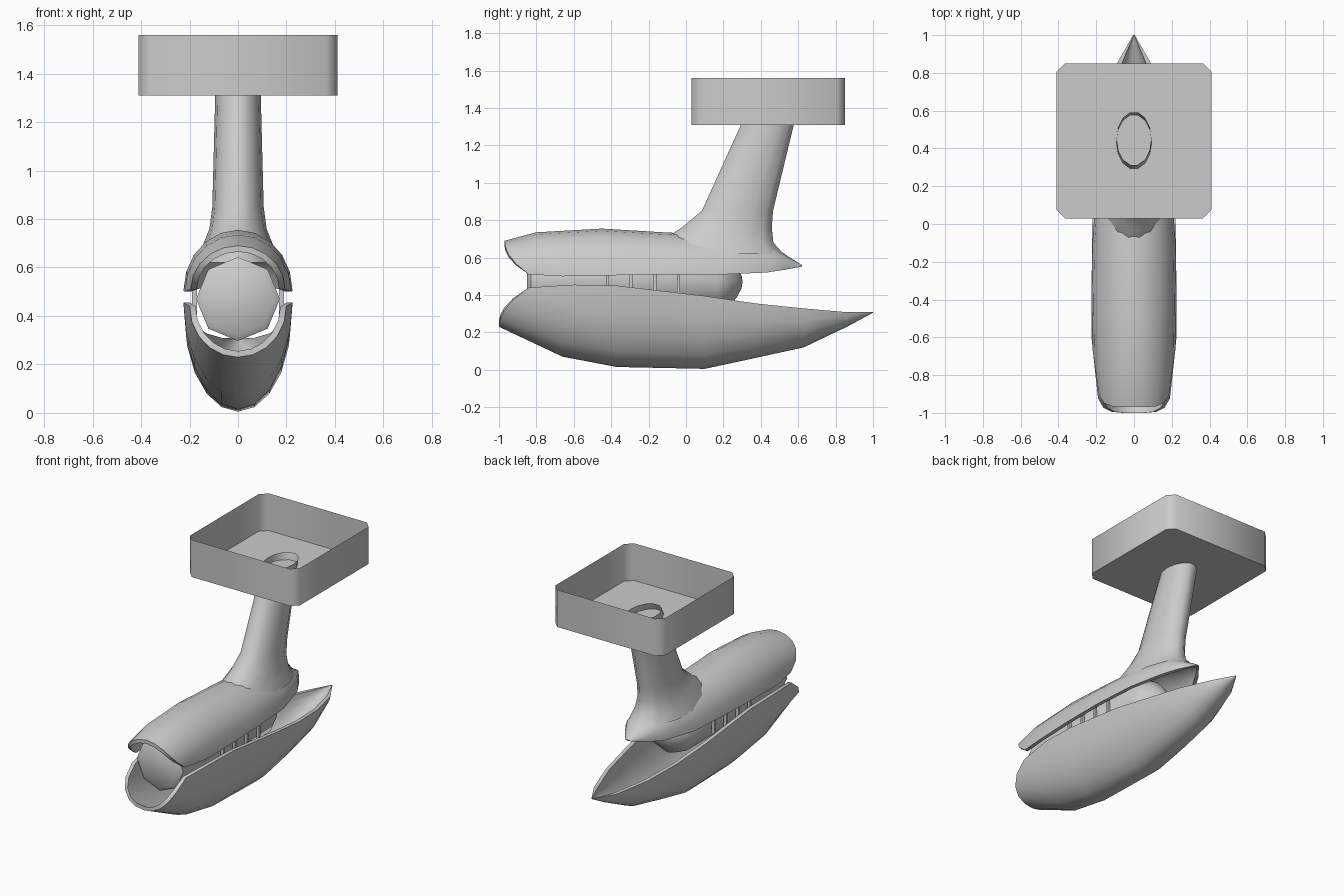
import bpy, bmesh
from math import sin, cos, pi, radians

cube = bpy.data.objects.get("Cube")
if cube:
    bpy.data.objects.remove(cube, do_unlink=True)

grey = bpy.data.materials.new("plain grey")
grey.use_nodes = True
colour = (0.6, 0.6, 0.6, 1)
grey.diffuse_color = colour
grey.node_tree.nodes["Principled BSDF"].inputs["Base Color"].default_value = colour


def finish(name, bm, angle=50):
    bmesh.ops.recalc_face_normals(bm, faces=bm.faces)
    mesh = bpy.data.meshes.new(name)
    bm.to_mesh(mesh)
    bm.free()
    mesh.materials.append(grey)
    obj = bpy.data.objects.new(name, mesh)
    bpy.context.collection.objects.link(obj)
    bpy.ops.object.select_all(action='DESELECT')
    obj.select_set(True)
    bpy.context.view_layer.objects.active = obj
    bpy.ops.object.shade_smooth_by_angle(angle=radians(angle))
    return obj


def loft(name, rings, caps=True, angle=50):
    """Skin a list of closed rings that have equal point counts."""
    bm = bmesh.new()
    loops = [[bm.verts.new(p) for p in ring] for ring in rings]
    n = len(loops[0])
    for a, b in zip(loops, loops[1:]):
        for i in range(n):
            j = (i + 1) % n
            bm.faces.new((a[i], a[j], b[j], b[i]))
    if caps:
        for loop in (loops[0], loops[-1]):
            half = n // 2
            for i in range(half - 1):
                bm.faces.new((loop[i], loop[i + 1], loop[n - 2 - i], loop[n - 1 - i]))
    return finish(name, bm, angle)


def shell_ring(y_rim, z_rim, y_crown, z_crown, half_width, wall=0.025, steps=10):
    """Half-oval wall section, swept back towards its rim."""
    def arc(w, h):
        points = []
        for i in range(steps + 1):
            t = pi * i / steps
            s = sin(t)
            y = y_rim + (y_crown - y_rim) * (1 - (1 - s) ** 2)
            points.append((w * cos(t), y, z_rim + h * s))
        return points
    h = z_crown - z_rim
    inner_h = max(abs(h) - wall, 0.3 * abs(h)) * (1 if h > 0 else -1)
    inner_w = max(half_width - wall, 0.3 * half_width)
    return arc(half_width, h) + arc(inner_w, inner_h)[::-1]


# Upper and lower shells: rim y, rim z, crown y, crown z, half width
upper = [(-.84, .51, -.97, .69, .195), (-.66, .50, -.80, .735, .22),
         (-.40, .505, -.45, .755, .225), (-.1, .51, -.12, .735, .22),
         (.2, .51, .2, .72, .2), (.43, .52, .47, .66, .14),
         (.53, .535, .54, .61, .085), (.61, .55, .62, .56, .02)]
loft("upper_shell", [shell_ring(*s) for s in upper])

lower = [(-.84, .44, -1, .23, .2), (-.60, .455, -.66, .07, .225),
         (-.37, .45, -.37, .015, .225), (.1, .395, .1, .005, .22),
         (.37, .355, .37, .063, .195), (.63, .328, .63, .12, .155),
         (.86, .308, .86, .23, .085), (1, .31, 1, .305, .004)]
loft("lower_shell", [shell_ring(*s) for s in lower])

# Pylon: height, front y, back y, half width
pylon = [(.62, -.2, .53, .17), (.68, -.15, .475, .15), (.76, -.03, .465, .118),
         (.85, .08, .47, .106), (1.31, .29, .58, .094), (1.355, .31, .595, .092)]
sides = 14
loft("pylon", [[(w * cos(2 * pi * i / sides), (a + b) / 2 + (b - a) / 2 * sin(2 * pi * i / sides), z)
                for i in range(sides)] for z, a, b, w in pylon], caps=False)

# Core: eight-sided body with a chamfered front and rounded back
core = [(-.85, .147), (-.83, .173), (.17, .173), (.23, .13), (.27, .085), (.297, .035), (.302, .005)]
loft("core", [[(r * sin(pi * i / 4), y, .47 + r * cos(pi * i / 4)) for i in range(8)]
              for y, r in core], angle=46)

# Slim posts between the shells
for side, x in (("left", .18), ("right", -.18)):
    for k in range(4):
        bm = bmesh.new()
        bmesh.ops.create_cube(bm, size=1)
        bmesh.ops.scale(bm, vec=(.02, .016, .15), verts=bm.verts)
        bmesh.ops.translate(bm, vec=(x, -.42 + .127 * k, .475), verts=bm.verts)
        finish(f"{side}_post_{k + 1}", bm)

# Open tray with clipped corners
bm = bmesh.new()
half, cut, mid = .41, .045, .44
corners = [(half, half - cut), (half - cut, half)]
outline = []
for k in range(4):
    for x, y in corners:
        for _ in range(k):
            x, y = -y, x
        outline.append((x, y + mid))
floor = [bm.verts.new((x, y, 1.31)) for x, y in outline]
rim = [bm.verts.new((x, y, 1.56)) for x, y in outline]
bm.faces.new(floor)
for i in range(8):
    j = (i + 1) % 8
    bm.faces.new((floor[i], floor[j], rim[j], rim[i]))
finish("tray", bm)
